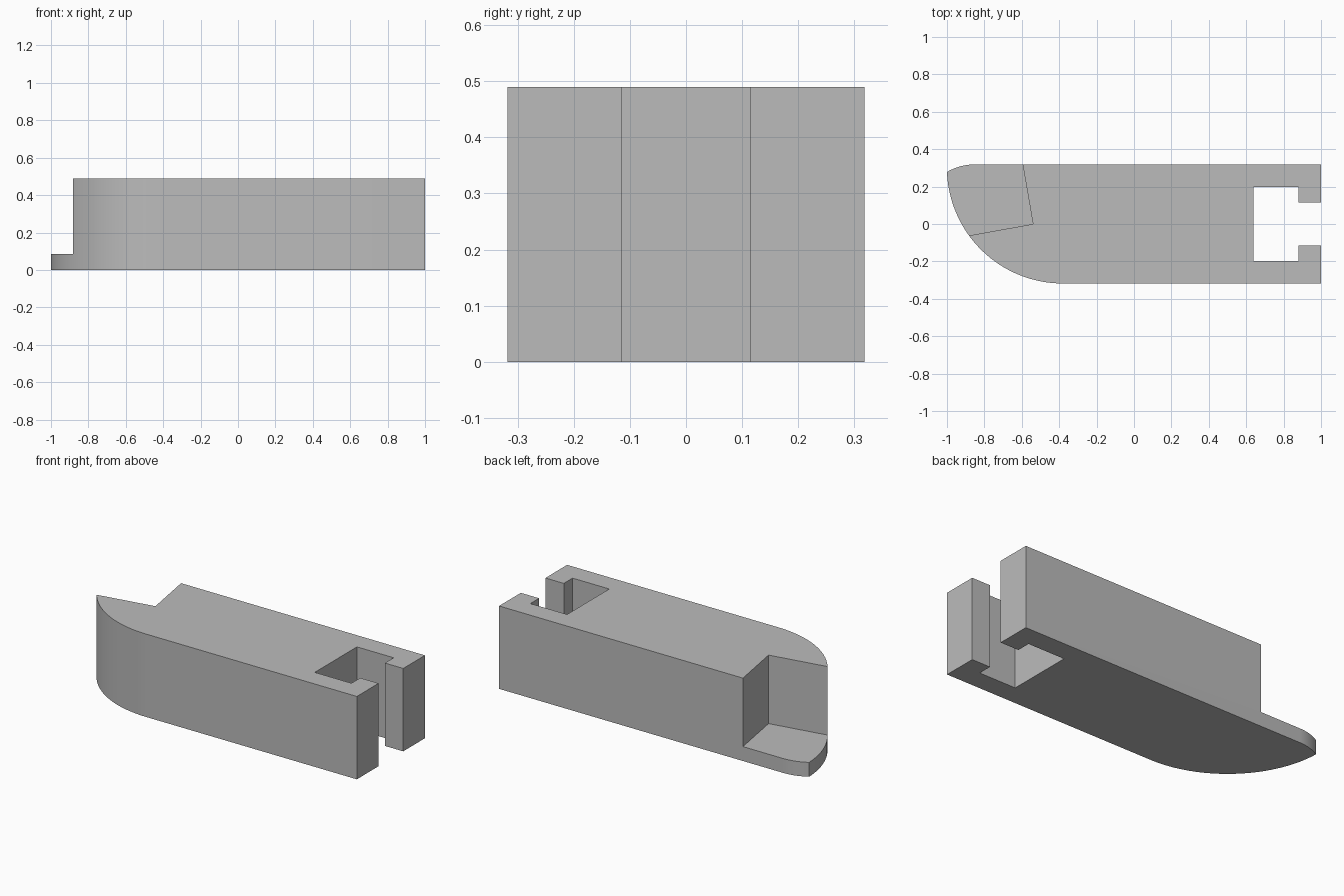
import bpy
import bmesh
from math import cos, sin, atan2, pi

if "Cube" in bpy.data.objects:
    bpy.data.objects.remove(bpy.data.objects["Cube"], do_unlink=True)

LENGTH, HALF_W, HEIGHT, FLOOR = 1.0, 0.318, 0.49, 0.085
TIP_Y = 0.278

grey = bpy.data.materials.new("plain grey")
grey.use_nodes = True
grey.diffuse_color = (0.5, 0.5, 0.5, 1)
grey.node_tree.nodes["Principled BSDF"].inputs["Base Color"].default_value = grey.diffuse_color


def prism(name, outline, bottom, top):
    """Extrude a closed plan outline between two heights."""
    bm = bmesh.new()
    face = bm.faces.new([bm.verts.new((x, y, bottom)) for x, y in outline])
    grown = bmesh.ops.extrude_face_region(bm, geom=[face])["geom"]
    for v in grown:
        if isinstance(v, bmesh.types.BMVert):
            v.co.z = top
    bmesh.ops.recalc_face_normals(bm, faces=bm.faces)
    mesh = bpy.data.meshes.new(name)
    bm.to_mesh(mesh)
    bm.free()
    mesh.materials.append(grey)
    obj = bpy.data.objects.new(name, mesh)
    bpy.context.collection.objects.link(obj)
    return obj


def arc(cx, cy, r, start, end, steps):
    return [(cx + r * cos(start + (end - start) * i / steps),
             cy + r * sin(start + (end - start) * i / steps)) for i in range(steps + 1)]


def rounded_side(tangent_x, side, steps):
    """Arc from the straight side wall to the pointed tip."""
    dx, dy = LENGTH + tangent_x, HALF_W - side * TIP_Y
    r = (dx * dx + dy * dy) / (2 * dy)
    cy = side * (HALF_W - r)
    tip = atan2(TIP_Y - cy, -dx) % (2 * pi)
    return arc(tangent_x, cy, r, side * pi / 2 % (2 * pi), tip, steps)


# Body outline: T-shaped slot at one end, curved bow at the other
half_slot = [(LENGTH, HALF_W), (LENGTH, 0.115), (0.88, 0.115), (0.88, 0.197), (0.64, 0.197)]
slot = half_slot + [(x, -y) for x, y in reversed(half_slot)]
bow = rounded_side(-0.38, -1, 40) + rounded_side(-0.855, 1, 12)[-2::-1]
body = prism("body", slot + bow, 0, HEIGHT)

# Corner step cut down to a thin floor
cutter = prism("step_cutter", [(-0.54, 0), (-0.63, 0.52), (-1.3, 0.52), (-1.3, -0.1375)],
               FLOOR, HEIGHT + 0.2)
cutter.hide_render = True
cut = body.modifiers.new("corner_step", "BOOLEAN")
cut.operation = "DIFFERENCE"
cut.solver = "EXACT"
cut.object = cutter

bpy.ops.object.select_all(action="DESELECT")
body.select_set(True)
bpy.context.view_layer.objects.active = body
bpy.ops.object.modifier_apply(modifier=cut.name)
bpy.data.objects.remove(cutter, do_unlink=True)
bpy.ops.object.shade_smooth_by_angle(angle=pi / 9)
